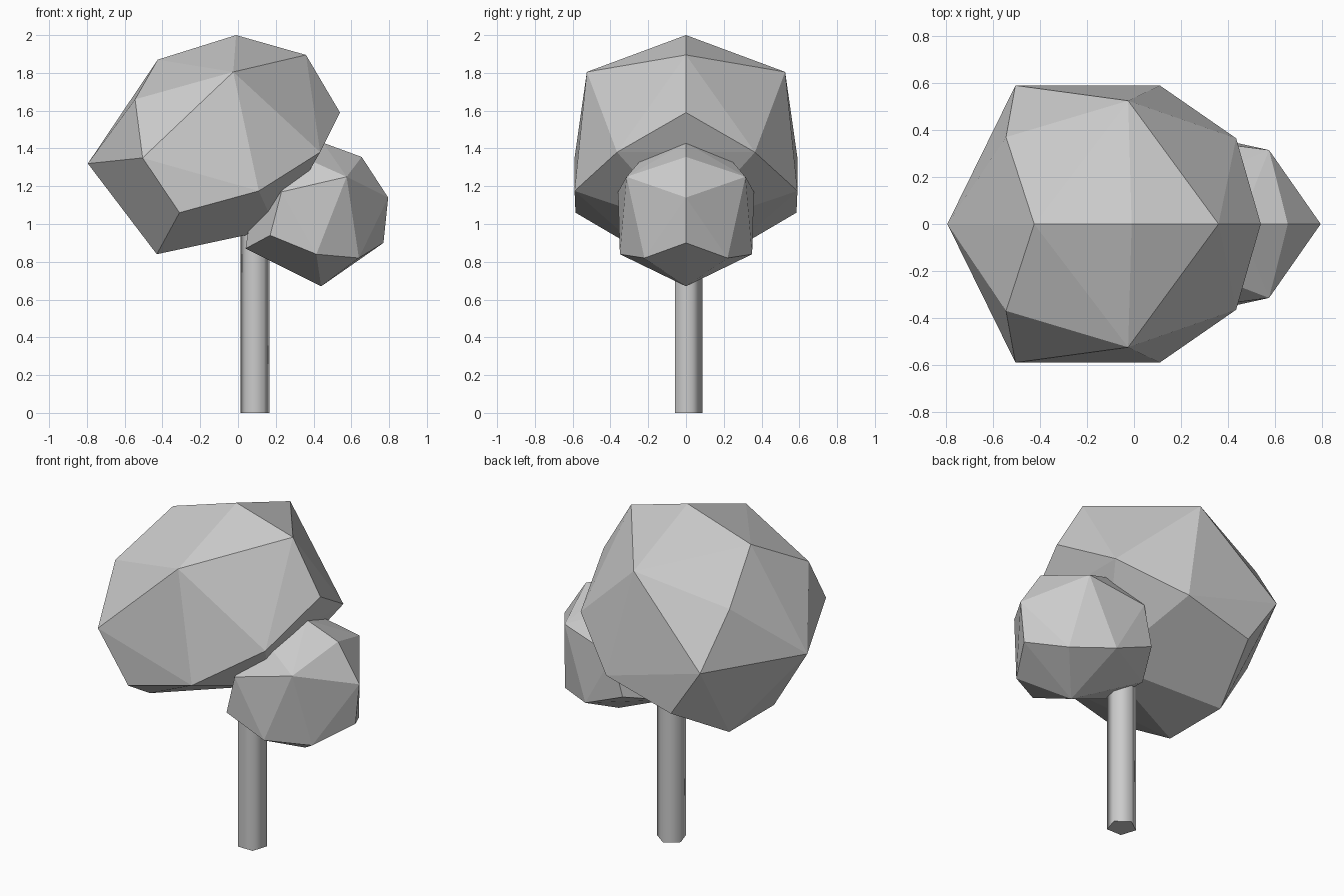
import bpy, bmesh, math

if "Cube" in bpy.data.objects:
    bpy.data.objects.remove(bpy.data.objects["Cube"])


def foliage(name, middle, side):
    """Faceted clump: hull of centre-plane points (x, z) and mirrored points (x, y, z)."""
    bm = bmesh.new()
    for x, z in middle:
        bm.verts.new((x, 0, z))
    for x, y, z in side:
        for s in (1, -1):
            bm.verts.new((x, s * y, z))
    bmesh.ops.convex_hull(bm, input=bm.verts[:])
    loose = [v for v in bm.verts if not v.link_faces]
    bmesh.ops.delete(bm, geom=loose, context='VERTS')
    bmesh.ops.recalc_face_normals(bm, faces=bm.faces[:])
    mesh = bpy.data.meshes.new(name)
    bm.to_mesh(mesh)
    bm.free()
    obj = bpy.data.objects.new(name, mesh)
    bpy.context.collection.objects.link(obj)
    return obj


# Large leaning crown
foliage("large_foliage",
        [(-0.795, 1.32), (-0.425, 1.87), (-0.01, 2.0), (0.36, 1.895),
         (0.54, 1.59), (0.2, 0.975)],
        [(-0.545, 0.37, 1.66), (-0.025, 0.525, 1.805), (0.435, 0.365, 1.38),
         (0.11, 0.59, 1.175), (-0.505, 0.59, 1.35), (-0.31, 0.585, 1.06),
         (-0.43, 0.21, 0.84)])

# Small side clump
foliage("small_foliage",
        [(0.44, 0.67), (0.77, 0.9), (0.795, 1.14), (0.655, 1.355),
         (0.45, 1.43), (0.09, 1.2)],
        [(0.64, 0.22, 0.82), (0.415, 0.35, 0.84), (0.575, 0.315, 1.25),
         (0.33, 0.22, 1.36), (0.23, 0.36, 1.17), (0.17, 0.35, 0.94),
         (0.04, 0.12, 0.87)])

# Five-sided trunk, running up inside the foliage
bpy.ops.mesh.primitive_cylinder_add(vertices=5, radius=0.081, depth=1.1,
                                    location=(0.09, 0.006, 0.55))
trunk = bpy.context.object
trunk.name = "trunk"
bpy.ops.object.shade_smooth_by_angle(angle=math.radians(80))
